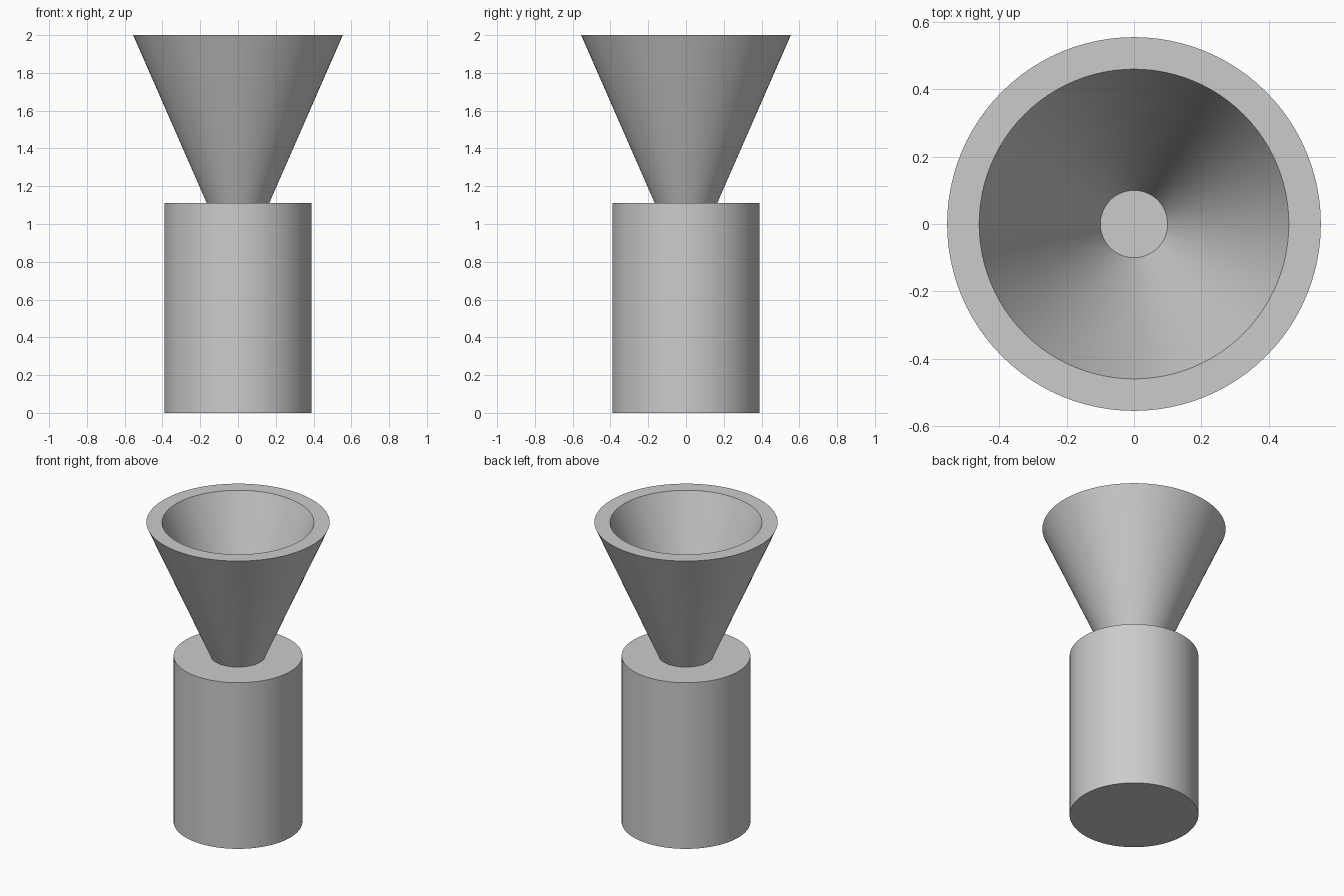
import bpy, bmesh, math

cube = bpy.data.objects.get("Cube")
if cube:
    bpy.data.objects.remove(cube, do_unlink=True)

SIDES = 96

grey = bpy.data.materials.new("light grey")
grey.use_nodes = True
colour = (0.6, 0.6, 0.6, 1)
grey.diffuse_color = colour
grey.node_tree.nodes["Principled BSDF"].inputs["Base Color"].default_value = colour


def lathe(name, profile, closed):
    """Spin an (r, z) profile around z; open profiles get flat caps, closed ones form a ring."""
    bm = bmesh.new()
    rings = []
    for r, z in profile:
        angles = (2 * math.pi * i / SIDES for i in range(SIDES))
        rings.append([bm.verts.new((r * math.cos(a), r * math.sin(a), z)) for a in angles])
    pairs = list(zip(rings, rings[1:]))
    if closed:
        pairs.append((rings[-1], rings[0]))
    else:
        bm.faces.new(rings[0][::-1])
        bm.faces.new(rings[-1])
    for low, high in pairs:
        for i in range(SIDES):
            j = (i + 1) % SIDES
            bm.faces.new((low[i], low[j], high[j], high[i]))
    bmesh.ops.recalc_face_normals(bm, faces=bm.faces)
    mesh = bpy.data.meshes.new(name)
    bm.to_mesh(mesh)
    bm.free()
    mesh.materials.append(grey)
    obj = bpy.data.objects.new(name, mesh)
    bpy.context.collection.objects.link(obj)
    bpy.ops.object.select_all(action='DESELECT')
    obj.select_set(True)
    bpy.context.view_layer.objects.active = obj
    bpy.ops.object.shade_smooth_by_angle(angle=math.radians(30))
    return obj


# Solid cylindrical base
JOIN = 1.11
lathe("cylinder_base", [(0.39, 0), (0.39, JOIN)], closed=False)

# Thick-walled open cone; the base top closes its hole
lathe("funnel", [(0.165, JOIN), (0.555, 2), (0.46, 2), (0.10, JOIN)], closed=True)
